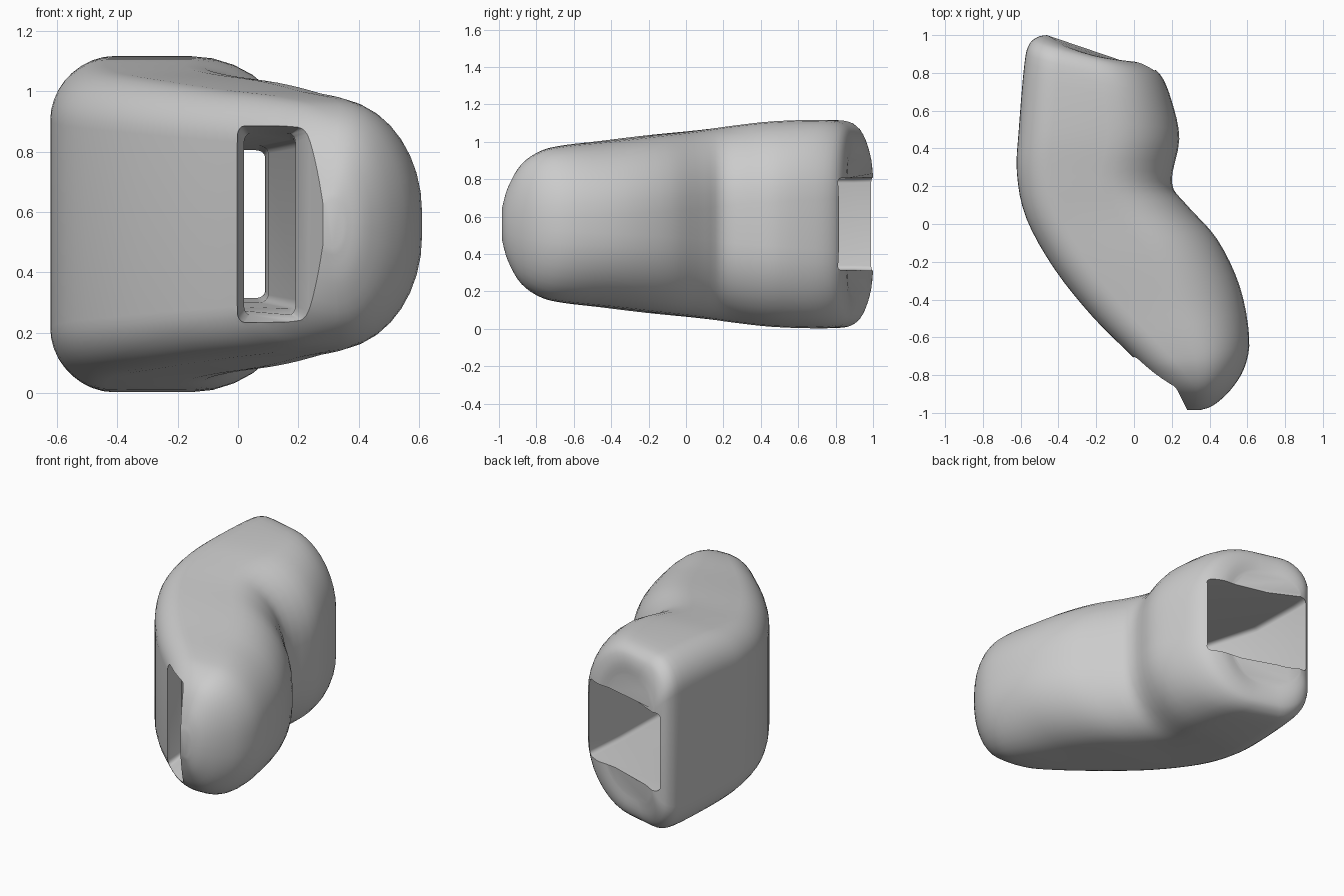
import bpy, bmesh, math
from mathutils import Vector

if "Cube" in bpy.data.objects:
    bpy.data.objects.remove(bpy.data.objects["Cube"])

ZC = 0.56  # mid height


def catmull(rows, steps):
    """Smoothly interpolate rows of numbers."""
    out = []
    for i in range(len(rows) - 1):
        p = [rows[max(0, min(len(rows) - 1, i + k))] for k in (-1, 0, 1, 2)]
        for s in range(steps):
            t = s / steps
            out.append([0.5 * (2 * b + (c - a) * t + (2 * a - 5 * b + 4 * c - d) * t * t
                               + (3 * b - a - 3 * c + d) * t ** 3)
                        for a, b, c, d in zip(*p)])
    out.append(rows[-1])
    return out


def section(lx, ly, rx, ry, h, dip, left, right, n):
    """Upright rounded section from left to right point; corner radii (a, b)."""
    L, R = Vector((lx, ly)), Vector((rx, ry))
    w = (R - L).length
    d = (R - L) / w
    inward = Vector((d.y, -d.x))
    pts = []
    for (a, b), sx, sz in ((right, 1, 1), (left, -1, 1), (left, -1, -1), (right, 1, -1)):
        a, b = min(a, w * 0.49), h * b
        arc = []
        for i in range(n + 1):
            t = math.pi / 2 * i / n
            s = w - a + a * math.cos(t) if sx > 0 else a - a * math.cos(t)
            arc.append((s, sz * (h - b + b * math.sin(t))))
        pts += arc if sx * sz > 0 else arc[::-1]
    ring = []
    for s, z in pts:
        p = L + d * s + inward * dip * math.sin(math.pi * s / w)
        ring.append((p.x, p.y, ZC + z))
    return ring


def loft(name, rings):
    bm = bmesh.new()
    loops = [[bm.verts.new(p) for p in r] for r in rings]
    n = len(loops[0])
    for A, B in zip(loops, loops[1:]):
        for i in range(n):
            j = (i + 1) % n
            bm.faces.new((A[i], A[j], B[j], B[i]))
    bm.faces.new(loops[0])
    bm.faces.new(loops[-1])
    bmesh.ops.remove_doubles(bm, verts=bm.verts, dist=1e-5)
    bmesh.ops.recalc_face_normals(bm, faces=bm.faces)
    me = bpy.data.meshes.new(name)
    bm.to_mesh(me)
    bm.free()
    ob = bpy.data.objects.new(name, me)
    bpy.context.collection.objects.link(ob)
    return ob


# Bent body: left x, y, right x, y, half height, dip of end face
body_rows = [
    (-.46, 1.0, -.02, .86, .38, .03),
    (-.51, .99, .05, .85, .47, .025),
    (-.555, .95, .14, .79, .53, .015),
    (-.58, .85, .20, .65, .556, 0),
    (-.61, .50, .24, .45, .55, 0),
    (-.62, .27, .20, .22, .525, 0),
    (-.57, .03, .28, .10, .50, 0),
    (-.42, -.24, .44, -.08, .475, 0),
    (-.22, -.49, .56, -.33, .445, 0),
    (-.02, -.69, .61, -.60, .42, 0),
    (.08, -.79, .585, -.76, .39, 0),
    (.16, -.88, .51, -.88, .32, 0),
    (.23, -.94, .42, -.96, .20, 0),
    (.28, -.985, .35, -.985, .08, 0),
]
rows = catmull(body_rows, 4)
rings = []
for i, r in enumerate(rows):
    k = i / (len(rows) - 1)
    rings.append(section(*r, (.18, .35), (.38, .7 + .29 * k), 9))
body = loft("bent_body", rings)

# Passage from the front slot to the rear opening
tunnel_rows = [
    (-.02, -.90, .34, -1.10, .33),
    (0.0, -.68, .24, -.90, .325),
    (.02, -.60, .19, -.80, .30),
    (-.10, -.40, .20, -.45, .28),
    (-.38, .05, .10, .05, .26),
    (-.50, .55, .09, .55, .245),
    (-.51, .90, .11, .80, .245),
    (-.51, 1.15, .13, 1.10, .255),
]
tunnel = loft("passage_cutter", [section(*r, 0, (.03, .1), (.03, .1), 4) for r in tunnel_rows])
tunnel.hide_render = True

mod = body.modifiers.new("passage", 'BOOLEAN')
mod.operation = 'DIFFERENCE'
mod.solver = 'EXACT'
mod.object = tunnel
bpy.context.view_layer.objects.active = body
tunnel.select_set(False)
body.select_set(True)
bpy.ops.object.modifier_apply(modifier=mod.name)
bpy.data.objects.remove(tunnel)
bpy.ops.object.shade_smooth_by_angle(angle=math.radians(35))
